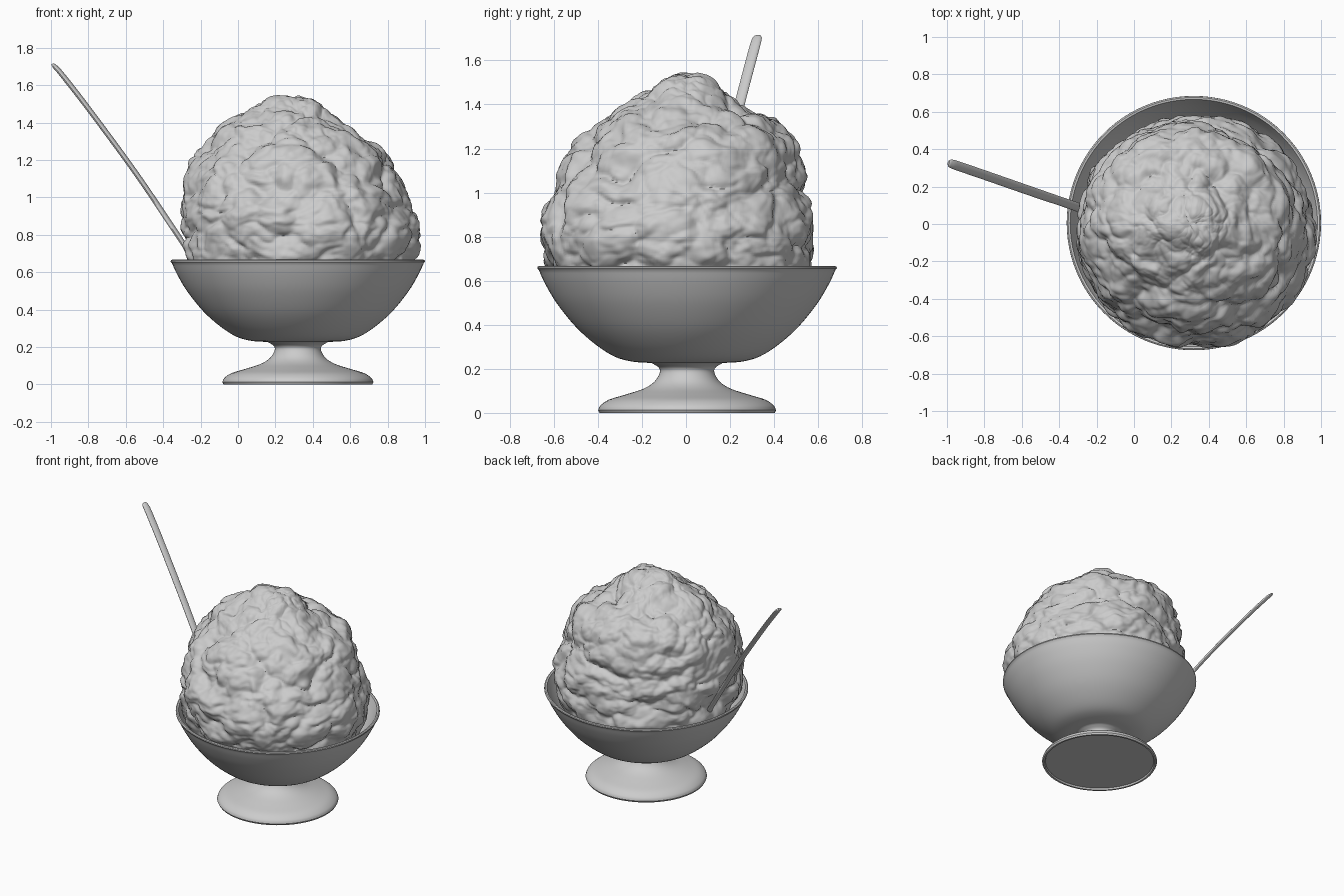
import bpy, bmesh, math
from mathutils import Vector, noise

if "Cube" in bpy.data.objects:
    bpy.data.objects.remove(bpy.data.objects["Cube"])

CX, CY = 0.32, 0.005  # dish axis


def spline(points, steps):
    """Catmull-Rom curve through points of any dimension."""
    p = [Vector(q) for q in points]
    p = [2 * p[0] - p[1]] + p + [2 * p[-1] - p[-2]]
    out = []
    for i in range(1, len(p) - 2):
        a, b, c, d = p[i - 1:i + 3]
        for k in range(steps):
            t = k / steps
            out.append(0.5 * (2 * b + (c - a) * t + (2 * a - 5 * b + 4 * c - d) * t * t
                              + (3 * b - a - 3 * c + d) * t ** 3))
    return out + [p[-2]]


def loft(name, rings, angle=40):
    """Skin closed rings of points and cap both ends."""
    bm = bmesh.new()
    rows = [[bm.verts.new(c) for c in r] for r in rings]
    n = len(rows[0])
    for a, b in zip(rows, rows[1:]):
        for i in range(n):
            j = (i + 1) % n
            bm.faces.new((a[i], a[j], b[j], b[i]))
    bm.faces.new(rows[0][::-1])
    bm.faces.new(rows[-1])
    bmesh.ops.recalc_face_normals(bm, faces=bm.faces)
    mesh = bpy.data.meshes.new(name)
    bm.to_mesh(mesh)
    bm.free()
    ob = bpy.data.objects.new(name, mesh)
    bpy.context.collection.objects.link(ob)
    bpy.ops.object.select_all(action='DESELECT')
    ob.select_set(True)
    bpy.context.view_layer.objects.active = ob
    bpy.ops.object.shade_smooth_by_angle(angle=math.radians(angle))
    return ob


def ring(cx, cy, z, rx, ry, n):
    return [Vector((cx + rx * math.cos(2 * math.pi * i / n),
                    cy + ry * math.sin(2 * math.pi * i / n), z)) for i in range(n)]


# footed dish: foot, stem, outer wall, rim, inner wall
foot = spline([(0.404, 0.012), (0.393, 0.034), (0.355, 0.06), (0.28, 0.083), (0.2, 0.109),
               (0.15, 0.14), (0.125, 0.18), (0.128, 0.205), (0.16, 0.226)], 4)
wall = spline([(0.17, 0.227), (0.25, 0.233), (0.33, 0.256), (0.415, 0.31), (0.505, 0.39),
               (0.59, 0.495), (0.645, 0.587), (0.674, 0.65)], 4)
inner = spline([(0.655, 0.65), (0.625, 0.587), (0.57, 0.5), (0.485, 0.405), (0.4, 0.33),
                (0.32, 0.28), (0.22, 0.255), (0.02, 0.25)], 4)
rim = [(0.68, 0.655), (0.679, 0.663), (0.672, 0.667), (0.661, 0.665)]
profile = [(0.38, 0.012), (0.385, 0.0), (0.398, 0.0)] + foot + wall + rim + inner
loft("dish", [ring(CX, CY, z, r, r, 96) for r, z in profile])

# mound of shaved ice: rows of (centre x, centre y, z, radius x, radius y)
rows = [(.32, 0, .27, .02, .02), (.32, 0, .285, .24, .24), (.32, 0, .4, .44, .44),
        (.32, -.01, .52, .55, .54), (.32, -.02, .64, .61, .59), (.328, -.035, .74, .635, .61),
        (.33, -.045, .83, .64, .62), (.315, -.04, .92, .62, .61), (.302, -.03, 1.02, .59, .585),
        (.285, -.015, 1.12, .56, .545), (.28, 0, 1.21, .52, .505), (.28, .01, 1.29, .45, .425),
        (.265, .01, 1.36, .365, .355), (.26, .005, 1.41, .27, .275), (.275, .005, 1.47, .205, .19),
        (.29, 0, 1.52, .15, .125), (.295, 0, 1.54, .08, .07), (.295, 0, 1.545, .006, .006)]
rings = [ring(cx, cy, z, max(rx, .005), max(ry, .005), 300)
         for cx, cy, z, rx, ry in spline(rows, 11)]


def lumps(p):
    """Overlapping rounded clumps with creases between them."""
    q = p + noise.turbulence_vector(p * 4, 3, False) * 0.07
    q.z *= 1.4
    h = 0.0
    for scale, amp in ((3.4, 0.07), (6.5, 0.045), (14, 0.016)):
        dist = noise.voronoi(q * scale + Vector((3.1, 7.7, 1.3)))[0]
        h += amp * (0.24 - dist[0] ** 2)
    return h + 0.004 * noise.fractal(q * 16, 1.0, 2.0, 3)


core = Vector((0.3, -0.01, 0.85))
for r in rings:
    for i, p in enumerate(r):
        out = (p - core).normalized()
        fade = min(1, max(0, (p.z - 0.45) / 0.2))
        q = p + out * lumps(p) * fade
        # keep the ice inside the dish, easing off above the rim
        d = Vector((q.x - CX, q.y - CY))
        limit = 0.645 + (q.z - 0.66) * (0.6 if q.z < 0.66 else 0.35)
        if d.length > limit:
            d *= limit / d.length
            q.x, q.y = CX + d.x, CY + d.y
        r[i] = q
loft("shaved_ice", rings, 60)

# spoon: (x, y, z, half width, half thickness); handle bends gently into the ice
path = spline([(-.992, .328, 1.712, .012, .006), (-.98, .323, 1.70, .022, .011),
               (-.94, .31, 1.655, .025, .013), (-.8, .262, 1.475, .025, .013),
               (-.55, .175, 1.135, .025, .013), (-.33, .1, .81, .024, .013),
               (-.22, .062, .64, .03, .012), (-.16, .042, .55, .075, .012),
               (-.10, .022, .46, .085, .012), (-.05, .005, .385, .045, .01),
               (-.035, 0, .362, .008, .005)], 5)
side = Vector((0.3, 0.954, 0))
spoon = []
for k, s in enumerate(path):
    a, b = path[max(k - 1, 0)], path[min(k + 1, len(path) - 1)]
    along = Vector((b[0] - a[0], b[1] - a[1], b[2] - a[2])).normalized()
    up = along.cross(side).normalized()
    spoon.append([Vector(s[:3]) + side * s[3] * math.cos(t) + up * s[4] * math.sin(t)
                  for t in (2 * math.pi * i / 16 for i in range(16))])
loft("spoon", spoon)
